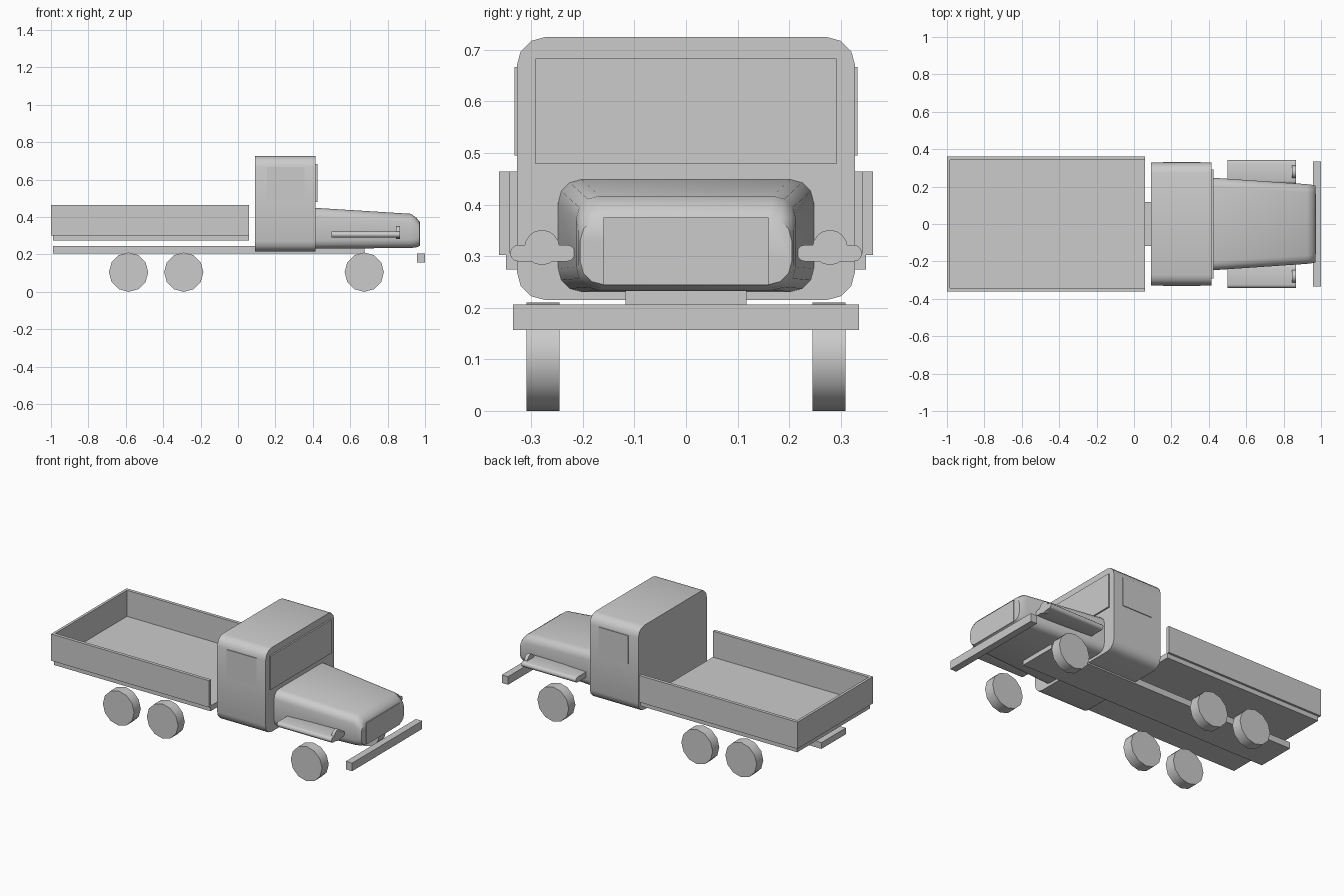
import bpy, bmesh, math

if "Cube" in bpy.data.objects:
    bpy.data.objects.remove(bpy.data.objects["Cube"])


def finish(name, bm, angle=None):
    bmesh.ops.recalc_face_normals(bm, faces=bm.faces[:])
    me = bpy.data.meshes.new(name)
    bm.to_mesh(me)
    bm.free()
    ob = bpy.data.objects.new(name, me)
    bpy.context.collection.objects.link(ob)
    if angle:
        bpy.ops.object.select_all(action='DESELECT')
        ob.select_set(True)
        bpy.context.view_layer.objects.active = ob
        bpy.ops.object.shade_smooth_by_angle(angle=math.radians(angle))
    return ob


def box(name, x, y, z):
    bm = bmesh.new()
    bmesh.ops.create_cube(bm, size=1)
    for v in bm.verts:
        for i, (a, b) in enumerate((x, y, z)):
            v.co[i] = (a + b) / 2 + v.co[i] * (b - a)
    return finish(name, bm)


def loft(name, sections, segs=3, angle=40):
    """Rounded rectangles (x, y0, y1, z0, z1, radius) joined along x."""
    bm = bmesh.new()
    rings = []
    for x, y0, y1, z0, z1, r in sections:
        ring = []
        corners = ((y1 - r, z1 - r), (y0 + r, z1 - r), (y0 + r, z0 + r), (y1 - r, z0 + r))
        for k, (cy, cz) in enumerate(corners):
            for i in range(segs + 1):
                a = math.pi / 2 * (k + i / segs)
                ring.append(bm.verts.new((x, cy + r * math.cos(a), cz + r * math.sin(a))))
        rings.append(ring)
    n = len(rings[0])
    for a, b in zip(rings, rings[1:]):
        for i in range(n):
            j = (i + 1) % n
            bm.faces.new((a[i], a[j], b[j], b[i]))
    bm.faces.new(rings[0])
    bm.faces.new(rings[-1])
    return finish(name, bm, angle)


def disc(name, centre, r, depth, axis, sides):
    bm = bmesh.new()
    bmesh.ops.create_cone(bm, cap_ends=True, segments=sides, radius1=r, radius2=r, depth=depth)
    for v in bm.verts:
        x, y, z = v.co
        v.co = (x, z, y) if axis == 'y' else (z, x, y)
        for i in range(3):
            v.co[i] += centre[i]
    return finish(name, bm, 40)


# Chassis and bumper
box("chassis", (-0.99, 0.675), (-0.117, 0.117), (0.206, 0.244))
box("bumper", (0.958, 1.0), (-0.335, 0.335), (0.157, 0.206))

# Cargo bed, open toward the cab
box("bed_floor", (-0.99, 0.06), (-0.349, 0.349), (0.274, 0.306))
box("bed_tailgate", (-1.0, -0.984), (-0.362, 0.362), (0.302, 0.464))

# Cab with windows
loft("cab", [(0.09, -0.328, 0.328, 0.215, 0.725, 0.056),
             (0.415, -0.328, 0.328, 0.215, 0.725, 0.056)])
box("windshield", (0.41, 0.424), (-0.292, 0.292), (0.479, 0.683))

# Tapered hood and grille
loft("hood", [(0.41, -0.248, 0.248, 0.231, 0.449, 0.045),
              (0.925, -0.213, 0.213, 0.234, 0.417, 0.045),
              (0.955, -0.209, 0.209, 0.238, 0.395, 0.045),
              (0.970, -0.205, 0.205, 0.245, 0.375, 0.045)])
box("grille", (0.95, 0.974), (-0.16, 0.16), (0.244, 0.375))

# Parts repeated on both sides
for side, s in (("right", -1), ("left", 1)):
    def span(a, b):
        return sorted((s * a, s * b))
    box("bed_wall_" + side, (-1.0, 0.06), span(0.342, 0.362), (0.302, 0.464))
    box("side_window_" + side, (0.155, 0.355), span(0.32, 0.332), (0.495, 0.667))
    y0, y1 = span(0.215, 0.341)
    loft("fender_" + side, [(0.50, y0, y1, 0.290, 0.322, 0.0155),
                            (0.865, y0, y1, 0.290, 0.322, 0.0155)])
    disc("headlight_" + side, (0.855, s * 0.279, 0.317), 0.034, 0.02, 'x', 16)
    for label, x in (("rear", -0.585), ("middle", -0.29), ("front", 0.675)):
        disc(f"wheel_{label}_{side}", (x, s * 0.277, 0.105), 0.105, 0.064, 'y', 12)
